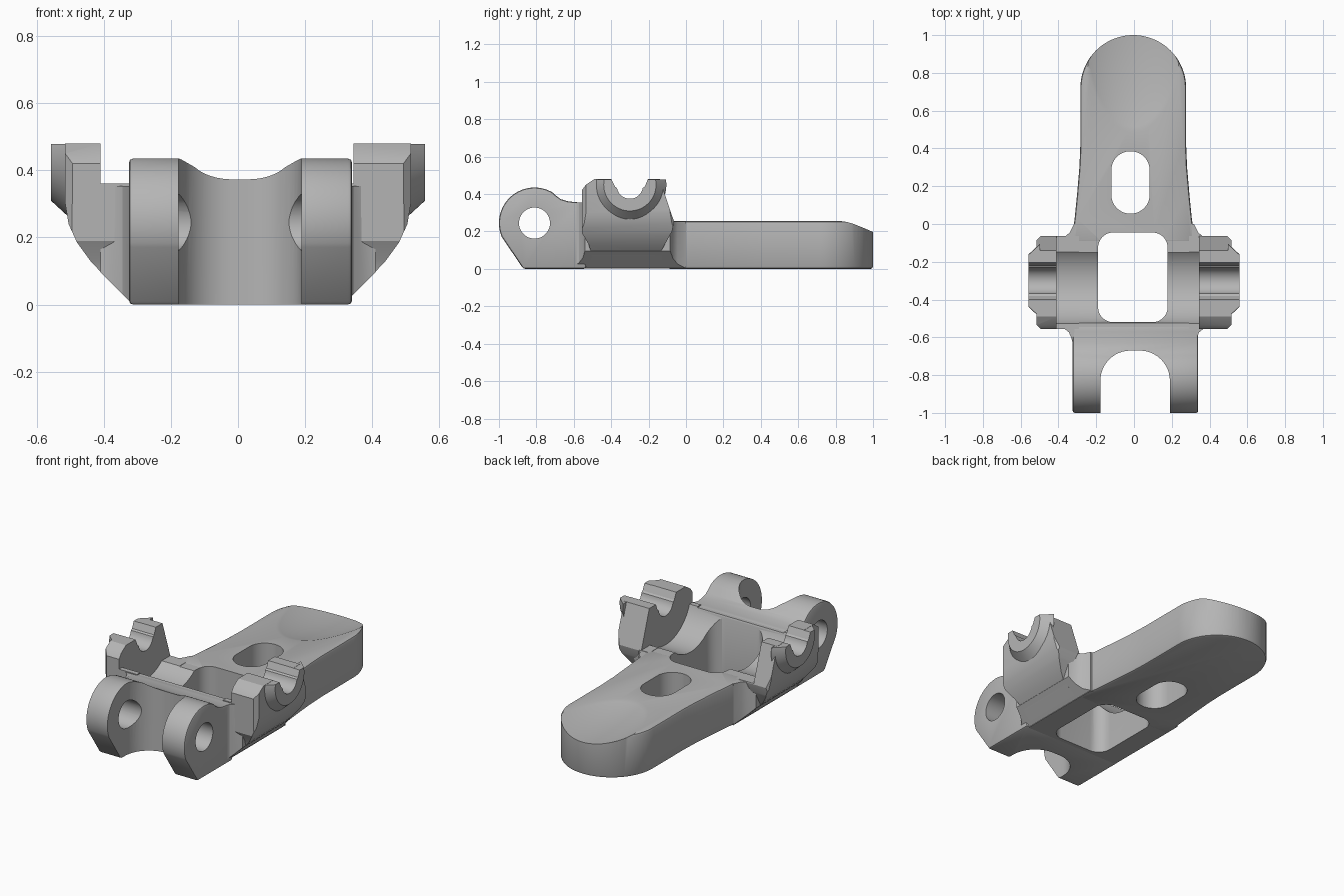
import bpy, bmesh
from math import sin, cos, pi, radians
from mathutils import Matrix

cube = bpy.data.objects.get("Cube")
if cube:
    bpy.data.objects.remove(cube, do_unlink=True)

grey = bpy.data.materials.new("plain grey")
grey.use_nodes = True
grey.diffuse_color = (0.46, 0.46, 0.46, 1)
for node in grey.node_tree.nodes:
    if node.type == 'BSDF_PRINCIPLED':
        node.inputs["Base Color"].default_value = grey.diffuse_color


def finish(bm, name):
    bmesh.ops.recalc_face_normals(bm, faces=bm.faces)
    mesh = bpy.data.meshes.new(name)
    bm.to_mesh(mesh)
    bm.free()
    mesh.materials.append(grey)
    obj = bpy.data.objects.new(name, mesh)
    bpy.context.collection.objects.link(obj)
    return obj


def prism(name, points, axis, lo, hi):
    """Extrude a flat outline along one axis."""
    place = {'x': lambda a, b, t: (t, a, b), 'y': lambda a, b, t: (a, t, b),
             'z': lambda a, b, t: (a, b, t)}[axis]
    bm = bmesh.new()
    ends = [[bm.verts.new(place(a, b, t)) for a, b in points] for t in (lo, hi)]
    for ring in ends:
        bm.faces.new(ring)
    for i in range(len(points)):
        bm.faces.new((ends[0][i - 1], ends[0][i], ends[1][i], ends[1][i - 1]))
    return finish(bm, name)


def arc(cx, cy, r, start, end, n=24):
    return [(cx + r * cos(radians(start + (end - start) * i / n)),
             cy + r * sin(radians(start + (end - start) * i / n))) for i in range(n + 1)]


def rounded(x0, x1, y0, y1, r):
    return (arc(x1 - r, y0 + r, r, -90, 0, 12) + arc(x1 - r, y1 - r, r, 1, 90, 12)
            + arc(x0 + r, y1 - r, r, 91, 180, 12) + arc(x0 + r, y0 + r, r, 181, 269, 12))


def rect(x0, x1, y0, y1):
    return [(x0, y0), (x1, y0), (x1, y1), (x0, y1)]


def mirrored(half):
    return half + [(-a, b) for a, b in reversed(half)]


def apply(obj, mod):
    bpy.context.view_layer.objects.active = obj
    bpy.ops.object.modifier_apply(modifier=mod.name)


def combine(obj, tool, operation='DIFFERENCE'):
    mod = obj.modifiers.new("combine", 'BOOLEAN')
    mod.solver = 'EXACT'
    mod.operation = operation
    mod.object = tool
    apply(obj, mod)
    bpy.data.objects.remove(tool, do_unlink=True)


def chamfer(obj, width):
    mod = obj.modifiers.new("chamfer", 'BEVEL')
    mod.width = width
    mod.segments = 2
    mod.limit_method = 'ANGLE'
    mod.angle_limit = radians(40)
    apply(obj, mod)


def cut_seat(obj):
    """Round seat across the middle, between the cradles."""
    outline = ([(-0.565, 0.6), (-0.565, 0.36)] + arc(-0.3, 0.44, 0.24, 199.5, 309.6, 36)
               + [(0.1, 0.255), (0.1, 0.6)])
    combine(obj, prism("seat_cutter", outline, 'x', -0.41, 0.345))


def cut_window(obj):
    window = rounded(-0.19, 0.178, -0.52, -0.045, 0.08)
    combine(obj, prism("window_cutter", window, 'z', -0.9, 0.9))


def cut_notch(obj):
    """Pin notch with a flared mouth."""
    outline = ([(-0.42, 0.53), (-0.4, 0.482), (-0.38, 0.44)] + arc(-0.3, 0.445, 0.07, 190, 350, 20)
               + [(-0.22, 0.44), (-0.203, 0.482), (-0.185, 0.53)])
    combine(obj, prism("notch_cutter", outline, 'x', -0.7, 0.7))


# Lever with a rounded end
half = [(0.32, -0.1), (0.32, -0.04), (0.31, 0.03), (0.298, 0.15), (0.285, 0.3), (0.28, 0.42)]
tip = arc(0, 0.72, 0.28, 0, 180, 40)
lever = prism("lever", half + tip + [(-a, b) for a, b in reversed(half)], 'z', 0, 0.255)
lever.data.transform(Matrix.Translation((-0.004, 0, 0)))
chamfer(lever, 0.014)

# Thumb dish at the end of the lever
bm = bmesh.new()
bmesh.ops.create_uvsphere(bm, u_segments=96, v_segments=64, radius=1)
bmesh.ops.scale(bm, vec=(0.433, 0.87, 0.3), verts=bm.verts)
bmesh.ops.translate(bm, vec=(-0.004, 1.0, 0.497), verts=bm.verts)
combine(lever, finish(bm, "dish_cutter"))
cut_window(lever)
combine(lever, prism("slot_cutter", rounded(-0.12, 0.083, 0.055, 0.385, 0.1), 'z', -0.9, 0.9))

# Hinge fork: side profile with round lugs, a gap and a pin hole
profile = ([(-0.535, 0), (-0.87, 0)] + arc(-0.81, 0.245, 0.19, 203, 60, 36)
           + [(-0.695, 0.392), (-0.67, 0.373), (-0.63, 0.361), (-0.57, 0.355), (-0.535, 0.355)])
fork = prism("hinge_fork", profile, 'x', -0.325, 0.34)
chamfer(fork, 0.012)
combine(fork, prism("gap_cutter", rounded(-0.178, 0.19, -1.4, -0.67, 0.16), 'z', -0.9, 0.9))
combine(fork, prism("pin_cutter", arc(-0.81, 0.245, 0.083, 0, 352.5, 47), 'x', -0.9, 0.9))
cut_window(fork)

# Middle frame: filleted widening between fork and lever
frame = prism("middle_frame", mirrored([(0.322, -0.64), (0.333, -0.6), (0.345, -0.573),
                                        (0.372, -0.552), (0.41, -0.54), (0.41, -0.085),
                                        (0.37, -0.07), (0.34, -0.045), (0.318, 0.0)]),
              'z', 0.001, 0.354)
combine(frame, prism("frame_section", mirrored([(0.318, -0.1), (0.318, 0.004), (0.45, 0.137),
                                                (0.45, 0.5)]), 'y', -1, 1), 'INTERSECT')
combine(frame, prism("frame_top_cutter", rect(-0.3, 0.2, 0.253, 0.6), 'x', -0.7, 0.7))
cut_seat(frame)
cut_window(frame)
parts = [lever, fork, frame]

# Side cradles, each with a coned collar
for side, label in ((1, "left"), (-1, "right")):
    cradle = prism(label + "_cradle",
                   [(-0.515, -0.05), (-0.505, 0.08), (-0.52, 0.13), (-0.555, 0.19),
                    (-0.557, 0.42), (-0.535, 0.45), (-0.49, 0.48), (-0.14, 0.48),
                    (-0.063, 0.25), (-0.075, 0.2), (-0.13, 0.1), (-0.12, -0.05)],
                   'x', side * 0.29, side * 0.6)
    section = [(0.2, 0.003), (0.317, 0.003), (0.38, 0.066), (0.44, 0.13), (0.48, 0.185),
               (0.505, 0.24), (0.515, 0.3), (0.515, 0.6), (0.2, 0.6)]
    combine(cradle, prism("section", [(side * a, b) for a, b in section], 'y', -1, 1), 'INTERSECT')
    plan = [(0.2, -0.7), (0.35, -0.7), (0.49, -0.56), (0.52, -0.53),
            (0.52, -0.09), (0.49, -0.06), (0.2, -0.06)]
    combine(cradle, prism("plan", [(side * a, b) for a, b in plan], 'z', -1, 1), 'INTERSECT')
    cut_seat(cradle)

    bm = bmesh.new()
    bmesh.ops.create_cone(bm, cap_ends=True, segments=64, radius1=0.195, radius2=0.14, depth=0.06)
    bmesh.ops.rotate(bm, matrix=Matrix.Rotation(side * pi / 2, 3, 'Y'), verts=bm.verts)
    bmesh.ops.translate(bm, vec=(side * 0.528, -0.3, 0.45), verts=bm.verts)
    collar = finish(bm, label + "_collar")
    combine(collar, prism("collar_trim", rect(-1, 1, 0.479, 0.9), 'x', -0.8, 0.8))
    for part in (cradle, collar):
        cut_notch(part)
        parts.append(part)

# Smooth curved faces, keep edges sharp
bpy.ops.object.select_all(action='DESELECT')
for part in parts:
    part.select_set(True)
bpy.context.view_layer.objects.active = lever
bpy.ops.object.shade_smooth_by_angle(angle=radians(28))
